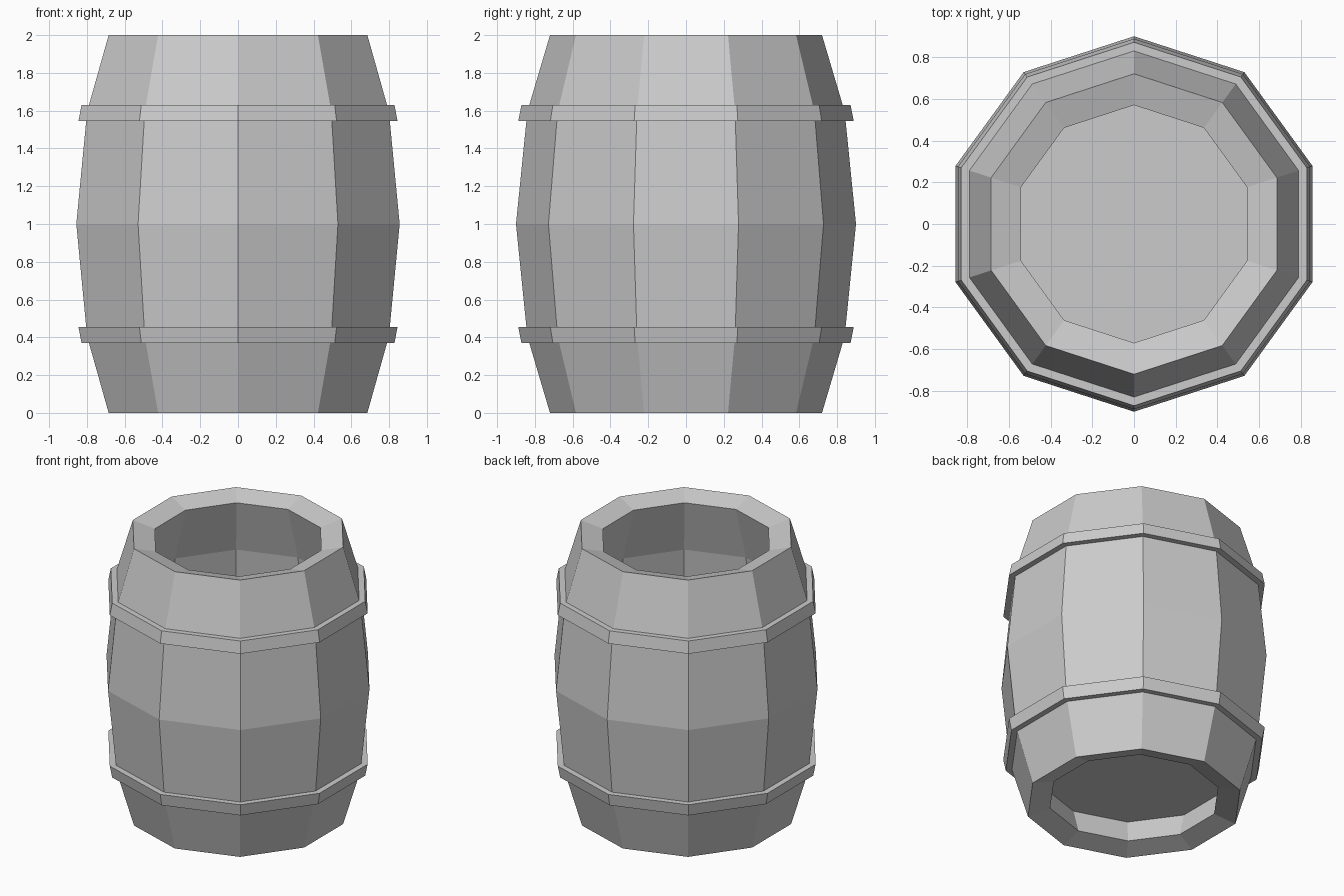
import bpy
import bmesh
import math

SIDES = 10

cube = bpy.data.objects.get("Cube")
if cube:
    bpy.data.objects.remove(cube, do_unlink=True)


def make_material(name, rgb):
    mat = bpy.data.materials.new(name)
    mat.use_nodes = True
    colour = (*rgb, 1.0)
    mat.diffuse_color = colour
    mat.node_tree.nodes["Principled BSDF"].inputs["Base Color"].default_value = colour
    return mat


def lathe(name, profile, mat):
    """Sweep a closed (radius, height) loop around z, with a corner on the y axis."""
    bm = bmesh.new()
    rings = []
    for i in range(SIDES):
        a = math.pi / 2 + math.tau * i / SIDES
        rings.append([bm.verts.new((r * math.cos(a), r * math.sin(a), z))
                      for r, z in profile])
    count = len(profile)
    for i in range(SIDES):
        here, there = rings[i], rings[(i + 1) % SIDES]
        for j in range(count):
            k = (j + 1) % count
            bm.faces.new((here[j], there[j], there[k], here[k]))
    return finish(name, bm, mat)


def finish(name, bm, mat):
    bmesh.ops.recalc_face_normals(bm, faces=bm.faces)
    mesh = bpy.data.meshes.new(name)
    bm.to_mesh(mesh)
    bm.free()
    mesh.materials.append(mat)
    obj = bpy.data.objects.new(name, mesh)
    bpy.context.scene.collection.objects.link(obj)
    return obj


def flip(profile):
    """Mirror a profile about the middle of the barrel."""
    return [(r, 2 - z) for r, z in reversed(profile)]


grey = make_material("light grey", (0.6, 0.6, 0.6))

# Hollow bulging wall with bevelled rims at both ends
outer_top = [(0.9, 1.0), (0.84, 1.595), (0.72, 2.0)]
inner_top = [(0.57, 1.957), (0.685, 1.565), (0.745, 1.0)]
upper = outer_top + inner_top
lower = flip(upper)
lathe("barrel_wall", upper + lower[1:-1], grey)

# Hoops, thicker towards the middle of the barrel
hoop = [(0.80, 1.545), (0.888, 1.545), (0.871, 1.63), (0.80, 1.63)]
lathe("upper_hoop", hoop, grey)
lathe("lower_hoop", flip(hoop), grey)

# Recessed floor board
bm = bmesh.new()
bmesh.ops.create_cone(bm, cap_ends=True, segments=SIDES,
                      radius1=0.64, radius2=0.64, depth=0.03)
bm.verts.ensure_lookup_table()
for i, v in enumerate(sorted(bm.verts, key=lambda v: (v.co.z, math.atan2(v.co.y, v.co.x)))):
    a = math.pi / 2 + math.tau * (i % SIDES) / SIDES
    v.co.x, v.co.y = 0.64 * math.cos(a), 0.64 * math.sin(a)
    v.co.z += 0.23
finish("floor_board", bm, grey)
